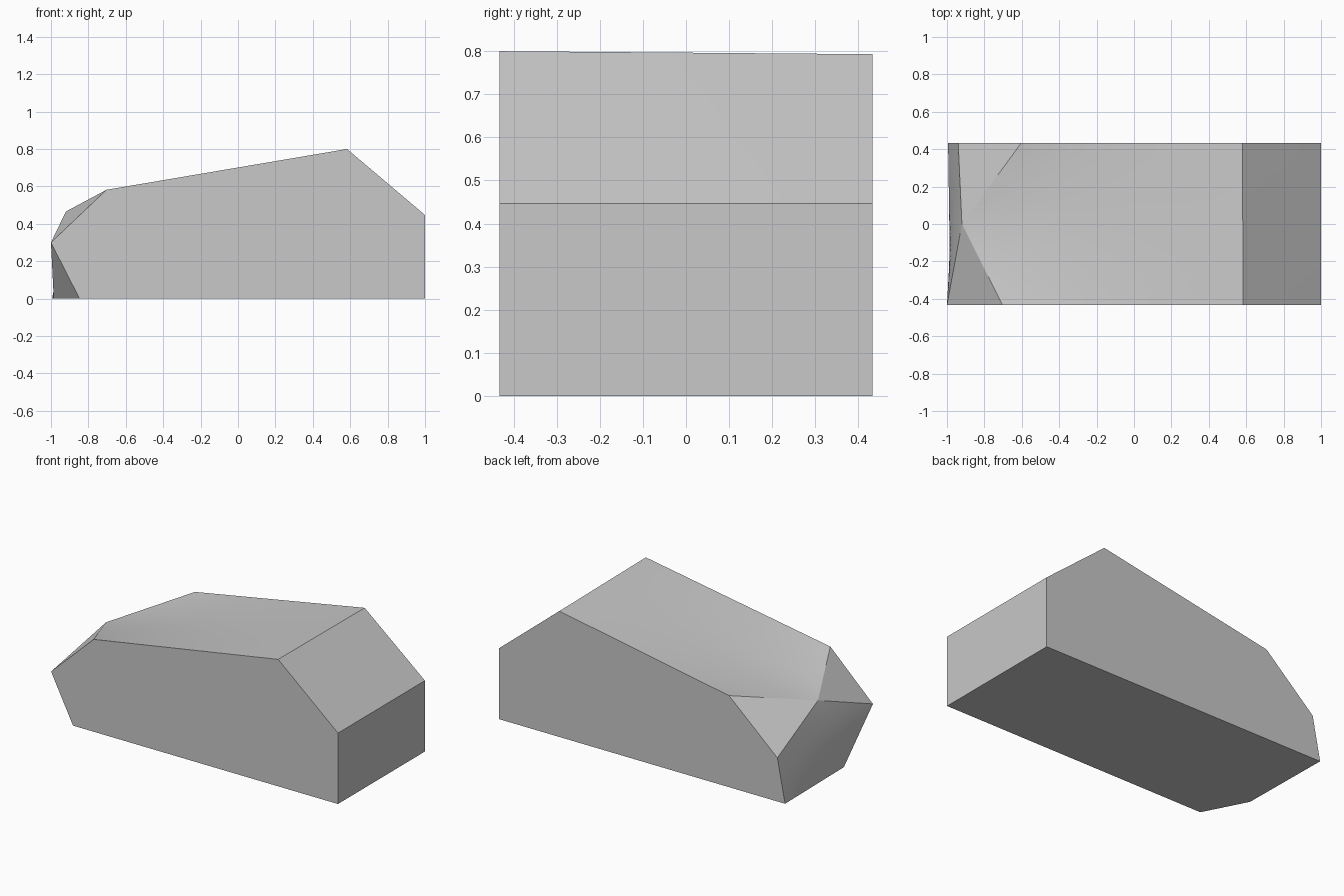
import bpy, bmesh, math

cube = bpy.data.objects.get("Cube")
if cube:
    bpy.data.objects.remove(cube, do_unlink=True)

HALF_DEPTH = 0.433

# Side outlines as (x, z), from the bottom of the blunt end round to its side corner
front_outline = [(-0.847, 0), (1, 0), (1, 0.447), (0.583, 0.8), (-0.703, 0.582), (-1, 0.3)]
back_outline = [(-0.994, 0), (1, 0), (1, 0.447), (0.58, 0.793), (-0.603, 0.577), (-0.94, 0.275)]

# Stone colour
stone = bpy.data.materials.new("stone_grey")
stone.use_nodes = True
grey = (0.58, 0.58, 0.58, 1)
stone.diffuse_color = grey
stone.node_tree.nodes["Principled BSDF"].inputs["Base Color"].default_value = grey

# Corners of the block
bm = bmesh.new()
f = [bm.verts.new((x, -HALF_DEPTH, z)) for x, z in front_outline]
b = [bm.verts.new((x, HALF_DEPTH, z)) for x, z in back_outline]
nose = bm.verts.new((-0.92, 0, 0.466))
foot = bm.verts.new((-0.985, -0.165, 0))

faces = [
    f, b,                                # flat sides
    [f[0], f[1], b[1], b[0], foot],      # underside
    [f[1], f[2], b[2], b[1]],            # upright end
    [f[2], f[3], b[3], b[2]],            # sloping end
    [f[3], f[4], nose, b[4], b[3]],      # curved top
    [f[4], f[5], nose],                  # front cut corner
    [b[4], b[5], nose],                  # back cut corner
    [f[5], foot, b[0], b[5], nose],      # curved blunt end
    [f[0], f[5], foot],                  # low cut corner
]
for corners in faces:
    bm.faces.new(corners)
bmesh.ops.recalc_face_normals(bm, faces=bm.faces[:])

mesh = bpy.data.meshes.new("rock_block")
bm.to_mesh(mesh)
bm.free()
mesh.materials.append(stone)
rock = bpy.data.objects.new("rock_block", mesh)
bpy.context.collection.objects.link(rock)

# Even subdivision lets the top and blunt end bend between their straight edges
bend = rock.modifiers.new("bend_faces", "SUBSURF")
bend.subdivision_type = "SIMPLE"
bend.levels = bend.render_levels = 4
bpy.ops.object.select_all(action="DESELECT")
rock.select_set(True)
bpy.context.view_layer.objects.active = rock
bpy.ops.object.modifier_apply(modifier=bend.name)

# Soft shading inside each face, crisp edges between them
bpy.ops.object.shade_smooth_by_angle(angle=math.radians(14))
